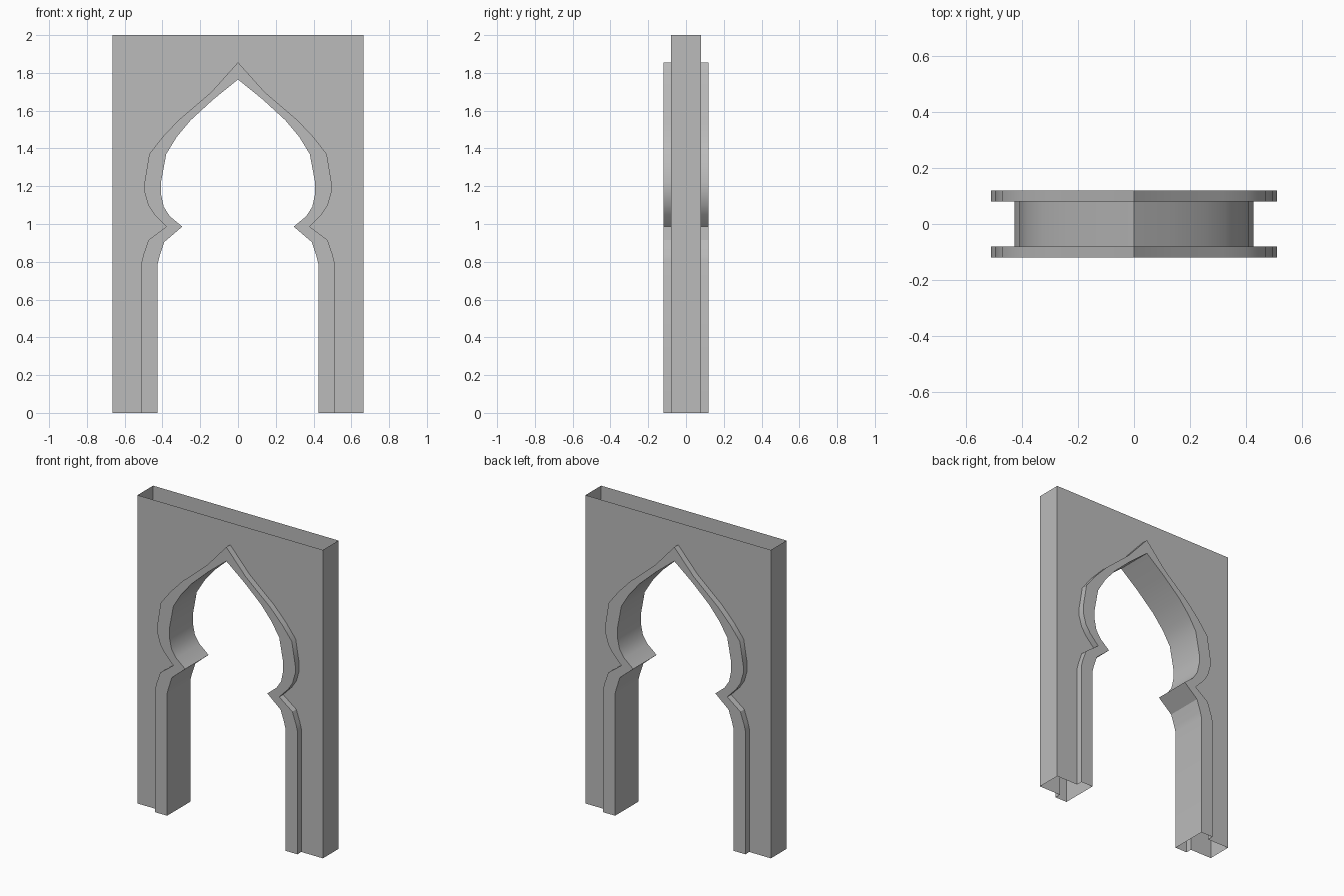
import bpy, bmesh, math

cube = bpy.data.objects.get("Cube")
if cube:
    bpy.data.objects.remove(cube)

W, H = 0.665, 2.0            # half width and height of the wall
WALL_Y, TRIM_Y = 0.08, 0.12  # half depths

stone = bpy.data.materials.new("grey stone")
stone.use_nodes = True
grey = (0.5, 0.5, 0.5, 1)
stone.diffuse_color = grey
stone.node_tree.nodes["Principled BSDF"].inputs["Base Color"].default_value = grey

# Half outlines (x, z) from the floor to the apex
INNER = [(.425, 0), (.425, .79), (.415, .83), (.39, .905), (.295, .986), (.36, 1.04), (.393, 1.09),
         (.408, 1.16), (.408, 1.22), (.38, 1.37), (.325, 1.46), (.25, 1.55), (.13, 1.66), (0, 1.765)]
OUTER = [(.51, 0), (.51, .80), (.50, .84), (.474, .915), (.38, .986), (.442, 1.05), (.475, 1.10),
         (.495, 1.17), (.495, 1.22), (.47, 1.37), (.40, 1.46), (.315, 1.55), (.14, 1.70), (0, 1.856)]


def mirrored(half):
    return half + [(-x, z) for x, z in reversed(half[:-1])]


def row(bm, outline, y):
    return [bm.verts.new((x, y, z)) for x, z in outline]


def strip(bm, a, b):
    """Quads between two rows of points."""
    for i in range(len(a) - 1):
        bm.faces.new((a[i], a[i + 1], b[i + 1], b[i]))


def finish(bm, name):
    mesh = bpy.data.meshes.new(name)
    bm.to_mesh(mesh)
    bm.free()
    mesh.materials.append(stone)
    obj = bpy.data.objects.new(name, mesh)
    bpy.context.collection.objects.link(obj)
    bpy.ops.object.select_all(action='DESELECT')
    obj.select_set(True)
    bpy.context.view_layer.objects.active = obj
    bpy.ops.object.shade_smooth_by_angle(angle=math.radians(30))


inner, outer = mirrored(INNER), mirrored(OUTER)

# Wall: front and back panels around the arch, side panels, open top and bottom
bm = bmesh.new()
frame = [(-W, 0), (-W, H), (W, H), (W, 0)]
for s in (-1, 1):
    face = bm.faces.new(row(bm, outer + frame, s * WALL_Y))
    face.normal_update()
    if face.normal.y * s < 0:
        face.normal_flip()
for s in (-1, 1):
    a = row(bm, [(s * W, 0), (s * W, H)], -s * WALL_Y)
    b = row(bm, [(s * W, 0), (s * W, H)], s * WALL_Y)
    bm.faces.new((a[0], b[0], b[1], a[1]))
bmesh.ops.remove_doubles(bm, verts=bm.verts, dist=1e-5)
finish(bm, "wall")

# Raised trim on both sides, joined by the arch lining
bm = bmesh.new()
rims = {}
for s in (-1, 1):
    base, edge = row(bm, outer, s * WALL_Y), row(bm, outer, s * TRIM_Y)
    rims[s] = row(bm, inner, s * TRIM_Y)
    for a, b in ((base, edge), (edge, rims[s])):
        strip(bm, a, b) if s < 0 else strip(bm, b, a)
strip(bm, rims[-1], rims[1])
finish(bm, "arch_trim")
